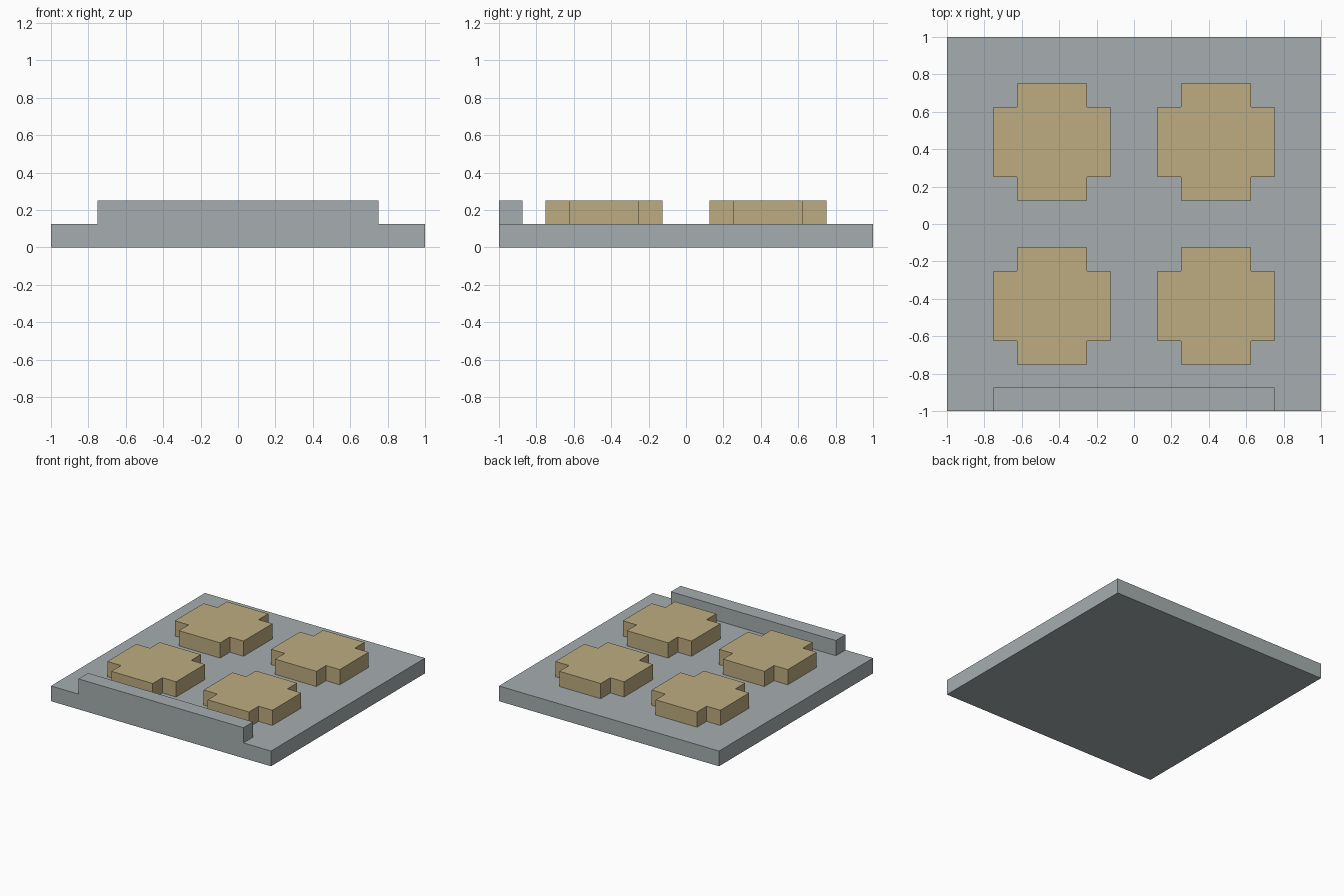
import bpy, bmesh
from mathutils import Vector

if "Cube" in bpy.data.objects:
    bpy.data.objects.remove(bpy.data.objects["Cube"])


def material(name, rgb):
    m = bpy.data.materials.new(name)
    m.diffuse_color = (*rgb, 1)
    m.use_nodes = True
    m.node_tree.nodes["Principled BSDF"].inputs["Base Color"].default_value = m.diffuse_color
    return m


def finish(bm, name, mat):
    bmesh.ops.recalc_face_normals(bm, faces=bm.faces)
    mesh = bpy.data.meshes.new(name)
    bm.to_mesh(mesh)
    bm.free()
    mesh.materials.append(mat)
    obj = bpy.data.objects.new(name, mesh)
    bpy.context.collection.objects.link(obj)
    return obj


def prism(bm, outline, z0, z1):
    """Extrude a flat outline upwards into a solid."""
    face = bm.faces.new([bm.verts.new((x, y, z0)) for x, y in outline])
    new = bmesh.ops.extrude_face_region(bm, geom=[face], use_keep_orig=True)["geom"]
    top = [v for v in new if isinstance(v, bmesh.types.BMVert)]
    bmesh.ops.translate(bm, verts=top, vec=(0, 0, z1 - z0))


grey = material("cool grey", (0.38, 0.423, 0.429))
tan = material("tan", (0.515, 0.413, 0.216))
BASE, TOP = 0.125, 0.25

# Tray: square slab with a raised lip along the front edge
bm = bmesh.new()
prism(bm, [(-1, -1), (1, -1), (1, 1), (-1, 1)], 0, BASE)
for co, no in (((-0.75, 0, 0), (1, 0, 0)), ((0.75, 0, 0), (1, 0, 0)),
               ((0, -0.875, 0), (0, 1, 0))):
    bmesh.ops.bisect_plane(bm, geom=bm.verts[:] + bm.edges[:] + bm.faces[:],
                           plane_co=co, plane_no=no)
spot = Vector((0, -0.9375, BASE))
lip = min(bm.faces, key=lambda f: (f.calc_center_median() - spot).length)
new = bmesh.ops.extrude_face_region(bm, geom=[lip])["geom"]
bmesh.ops.translate(bm, verts=[v for v in new if isinstance(v, bmesh.types.BMVert)],
                    vec=(0, 0, TOP - BASE))
bmesh.ops.dissolve_limit(bm, angle_limit=0.01, verts=bm.verts[:], edges=bm.edges[:])
finish(bm, "tray", grey)

# Four blocks with notched corners
R, N, C = 0.3125, 0.1875, 0.4375
plus = [(R, -N), (R, N), (N, N), (N, R), (-N, R), (-N, N),
        (-R, N), (-R, -N), (-N, -N), (-N, -R), (N, -R), (N, -N)]
for side, sx in (("left", -1), ("right", 1)):
    for end, sy in (("front", -1), ("back", 1)):
        bm = bmesh.new()
        prism(bm, plus, BASE, TOP)
        block = finish(bm, f"{end}_{side}_block", tan)
        block.location = (sx * C, sy * C, 0)
